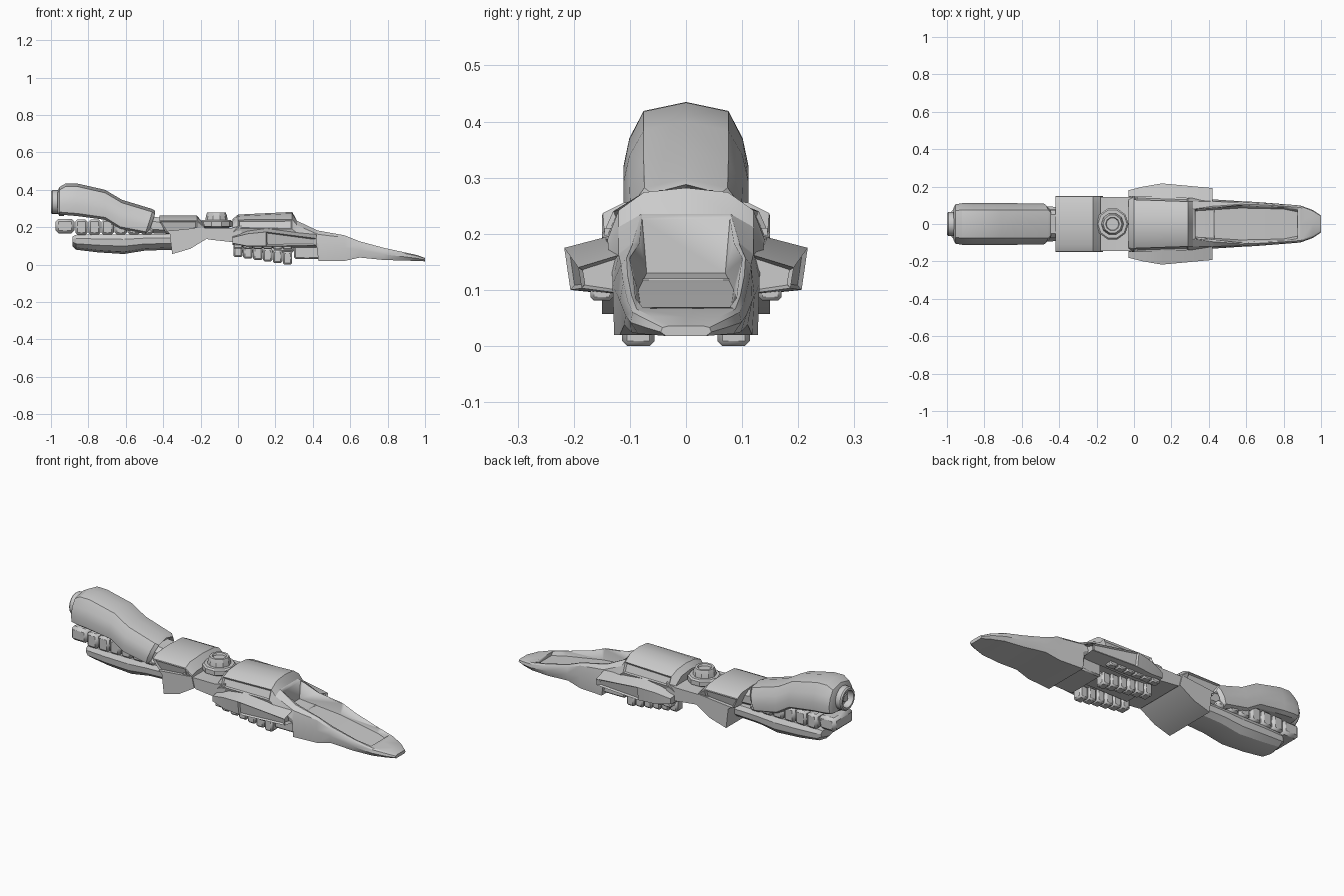
import bpy, bmesh, math
from mathutils import Matrix

if "Cube" in bpy.data.objects:
    bpy.data.objects.remove(bpy.data.objects["Cube"])


def finish(name, bm, bevel=0.0, smooth=28):
    bmesh.ops.recalc_face_normals(bm, faces=bm.faces)
    me = bpy.data.meshes.new(name)
    bm.to_mesh(me)
    bm.free()
    ob = bpy.data.objects.new(name, me)
    bpy.context.collection.objects.link(ob)
    if bevel:
        m = ob.modifiers.new("bevel", 'BEVEL')
        m.width, m.segments, m.limit_method = bevel, 1, 'ANGLE'
    bpy.ops.object.select_all(action='DESELECT')
    bpy.context.view_layer.objects.active = ob
    ob.select_set(True)
    bpy.ops.object.shade_smooth_by_angle(angle=math.radians(smooth))
    return ob


def loft(name, sections, panels=(), cap_inset=0.0, bevel=0.0):
    """sections: (x, ring of (y, z) or (y, z, dx)); panels: (section, side) faces to recess."""
    bm = bmesh.new()
    rings = [[bm.verts.new((x + (p[2] if len(p) > 2 else 0), p[0], p[1])) for p in ring]
             for x, ring in sections]
    n = len(rings[0])
    sides = {}
    for i, (a, b) in enumerate(zip(rings, rings[1:])):
        for k in range(n):
            sides[i, k] = bm.faces.new((a[k], a[(k + 1) % n], b[(k + 1) % n], b[k]))
    bm.faces.new(rings[0])
    front = bm.faces.new(rings[-1])
    bmesh.ops.recalc_face_normals(bm, faces=bm.faces)
    for key in panels:
        bmesh.ops.inset_individual(bm, faces=[sides[key]], thickness=0.01, depth=-0.008)
    if cap_inset:
        bmesh.ops.inset_individual(bm, faces=[front], thickness=cap_inset, depth=-0.02)
    return finish(name, bm, bevel)


def sym(half, crown=0.0, keel=0.0):
    """Half outline from top to bottom (y > 0) -> full ring with centre points."""
    top, bot = half[0], half[-1]
    return ([(0, top[1] + crown) + tuple(top[2:])] + list(half)
            + [(0, bot[1] - keel) + tuple(bot[2:])]
            + [(-p[0],) + tuple(p[1:]) for p in reversed(half)])


def box(name, x0, x1, y0, y1, z0, z1, bevel=0.0):
    ring = [(y0, z0), (y1, z0), (y1, z1), (y0, z1)]
    return loft(name, [(x0, ring), (x1, ring)], bevel=bevel)


def prism(name, pts, w, bevel=0.0):
    """Side outline in x, z extruded across y."""
    bm = bmesh.new()
    f = bm.faces.new([bm.verts.new((x, -w, z)) for x, z in pts])
    r = bmesh.ops.extrude_face_region(bm, geom=[f])
    bmesh.ops.translate(bm, vec=(0, 2 * w, 0),
                        verts=[v for v in r['geom'] if isinstance(v, bmesh.types.BMVert)])
    return finish(name, bm, bevel)


def lathe(name, profile, steps, matrix):
    bm = bmesh.new()
    vs = [bm.verts.new((r, 0, z)) for r, z in profile]
    es = [bm.edges.new(e) for e in zip(vs, vs[1:])]
    bmesh.ops.spin(bm, geom=vs + es, cent=(0, 0, 0), axis=(0, 0, 1),
                   angle=math.tau, steps=steps)
    bmesh.ops.remove_doubles(bm, verts=bm.verts, dist=1e-4)
    bmesh.ops.transform(bm, matrix=matrix, verts=bm.verts)
    return finish(name, bm)


# Front hull with long tapering nose
hull_data = [
    (-.03, .235, .08, .125, .205, .145, .17, .12, .11),
    (0.0, .26, .08, .13, .24, .15, .195, .12, .11),
    (.29, .274, .075, .12, .242, .14, .19, .12, .10),
    (.315, .235, .08, .12, .212, .138, .17, .12, .10),
    (.42, .185, .095, .12, .165, .131, .12, .125, .10),
    (.43, .182, .095, .12, .162, .131, .11, .128, .02),
    (.57, .157, .106, .116, .145, .122, .09, .118, .02),
    (.65, .125, .104, .112, .113, .118, .08, .11, .038),
    (.78, .09, .097, .104, .08, .108, .055, .098, .025),
    (.89, .066, .088, .095, .06, .099, .042, .085, .022),
    (.955, .052, .06, .07, .047, .075, .034, .06, .02),
    (1.0, .036, .03, .042, .033, .045, .025, .036, .018)]
hull = loft("front_hull", [(x, sym([(ty, tz), (sy, sz), (wy, wz), (by, bz)],
                                   .008 if x < .3 else 0))
                           for x, tz, ty, sy, sz, wy, wz, by, bz in hull_data],
            panels=[(1, 2), (1, 7)])

# Open cockpit cut into the nose
cut_data = [(.33, .07, .13, .078, .225), (.57, .085, .10, .1, .155),
            (.8, .08, .062, .09, .085), (.875, .065, .05, .078, .07)]
cutter = loft("cockpit_cutter", [(x, [(-fw, fz), (fw, fz), (rw, rz), (rw, .4), (-rw, .4), (-rw, rz)])
                                 for x, fw, fz, rw, rz in cut_data])
cutter.hide_render = True
cutter.hide_set(True)
m = hull.modifiers.new("cockpit", 'BOOLEAN')
m.operation, m.solver, m.object = 'DIFFERENCE', 'EXACT', cutter

# Under-nose bay and belly
box("chin_block", .3, .435, -.11, .11, .03, .12, .008)
box("belly", 0, .3, -.05, .05, .065, .13, .01)

# Side pods and segmented strips under them
pod_data = [(-.03, .155, .18, .145, .18, .115), (.05, .188, .2, .165, .195, .10),
            (.15, .203, .217, .175, .206, .10), (.42, .165, .192, .14, .186, .103)]
for side, s in (("left", 1), ("right", -1)):
    loft("side_pod_" + side,
         [(x, [(s * .11, iz), (s * oy, oz), (s * by, bz), (s * .11, bz - .01)])
          for x, iz, oy, oz, by, bz in pod_data], panels=[(2, 1)], cap_inset=.008)
    for i in range(6):
        x = -.025 + i * .053
        z = .04 - i * .008
        box(f"belly_segment_{side}_{i}", x, x + .05, s * .085 - .029, s * .085 + .029,
            z, z + .07, .009)
        box(f"pod_segment_{side}_{i}", x, x + .05, s * .15 - .02, s * .15 + .02,
            .086 - i * .001, .11, .006)

# Neck carrying the turret
prism("neck", [(-.24, .2), (-.2, .195), (-.04, .195), (.02, .21), (.02, .115), (-.16, .135)], .145)
lathe("turret", [(0, .18), (.055, .18), (.07, .2), (.086, .205), (.086, .23), (.078, .238),
                 (.06, .238), (.056, .262), (.05, .278), (.037, .278), (.033, .268), (0, .268)],
      10, Matrix.Translation((-.115, 0, 0)))

# Mid body with recessed side panels
mid = [(.11, .256), (.148, .237), (.15, .232), (.135, .17, .035), (.1, .165, .035)]
low = [(.11, .215), (.146, .205), (.15, .2), (.135, .17), (.1, .165)]
loft("mid_body", [(-.42, sym(mid, .006)),
                  (-.22, sym([p[:2] for p in mid], .006)), (-.18, sym(low, .004))],
     panels=[(0, 3), (0, 8)])
prism("mid_keel", [(-.385, .18), (-.365, .165), (-.352, .057), (-.255, .085), (-.165, .14),
                   (-.18, .2)], .15)

# Upper engine housing
eng = [(-.965, .395, .275, .085, 0), (-.955, .415, .27, .105, 0), (-.92, .435, .265, .111, 0),
       (-.86, .434, .26, .111, 0), (-.71, .4, .24, .111, 0), (-.62, .347, .19, .111, -.01),
       (-.455, .298, .165, .109, -.04), (-.44, .288, .172, .09, -.035)]


def engine_ring(t, b, w, dx):
    h = t - b
    return sym([(w * .68, t - .016, dx * .1), (w * .91, t - h * .38, dx * .35),
                (w, t - h * .66, dx * .65), (w * .97, b + h * .08, dx * .95),
                (w * .8, b, dx)], .016)


loft("upper_engine", [(x, engine_ring(t, b, w, dx)) for x, t, b, w, dx in eng], cap_inset=.012)
lathe("exhaust_nozzle", [(0, -.93), (.075, -.93), (.075, -.955), (.064, -.96), (.064, -.993),
                         (.058, -1.0), (.047, -1.0), (.043, -.965), (.025, -.965),
                         (.02, -.985), (0, -.985)],
      16, Matrix.Translation((0, 0, .334)) @ Matrix.Rotation(math.radians(90), 4, 'Y'))
loft("engine_coupling", [(-.5, sym([(.05, .265), (.075, .24), (.075, .19), (.05, .17)])),
                         (-.38, sym([(.05, .245), (.075, .22), (.075, .185), (.05, .165)]))])

# Lower engine pod
low_eng = [(-.885, .15, .1, .075), (-.865, .16, .08, .09), (-.75, .162, .066, .096),
           (-.61, .162, .057, .096), (-.5, .164, .075, .094), (-.35, .165, .08, .09)]
loft("lower_engine", [(x, sym([(w * .85, t), (w, t - (t - b) * .25), (w * .97, b + (t - b) * .4),
                               (w * .68, b + .012)], 0, .012)) for x, t, b, w in low_eng])

# Segmented blocks between the two engines
box("rear_segment", -.975, -.875, -.085, .085, .168, .245, .015)
for i in range(6):
    x = -.87 + i * .07
    box(f"engine_segment_{i}", x, x + .066, -.093, .093, .16, .242 - max(0, i - 2) * .015, .012)
